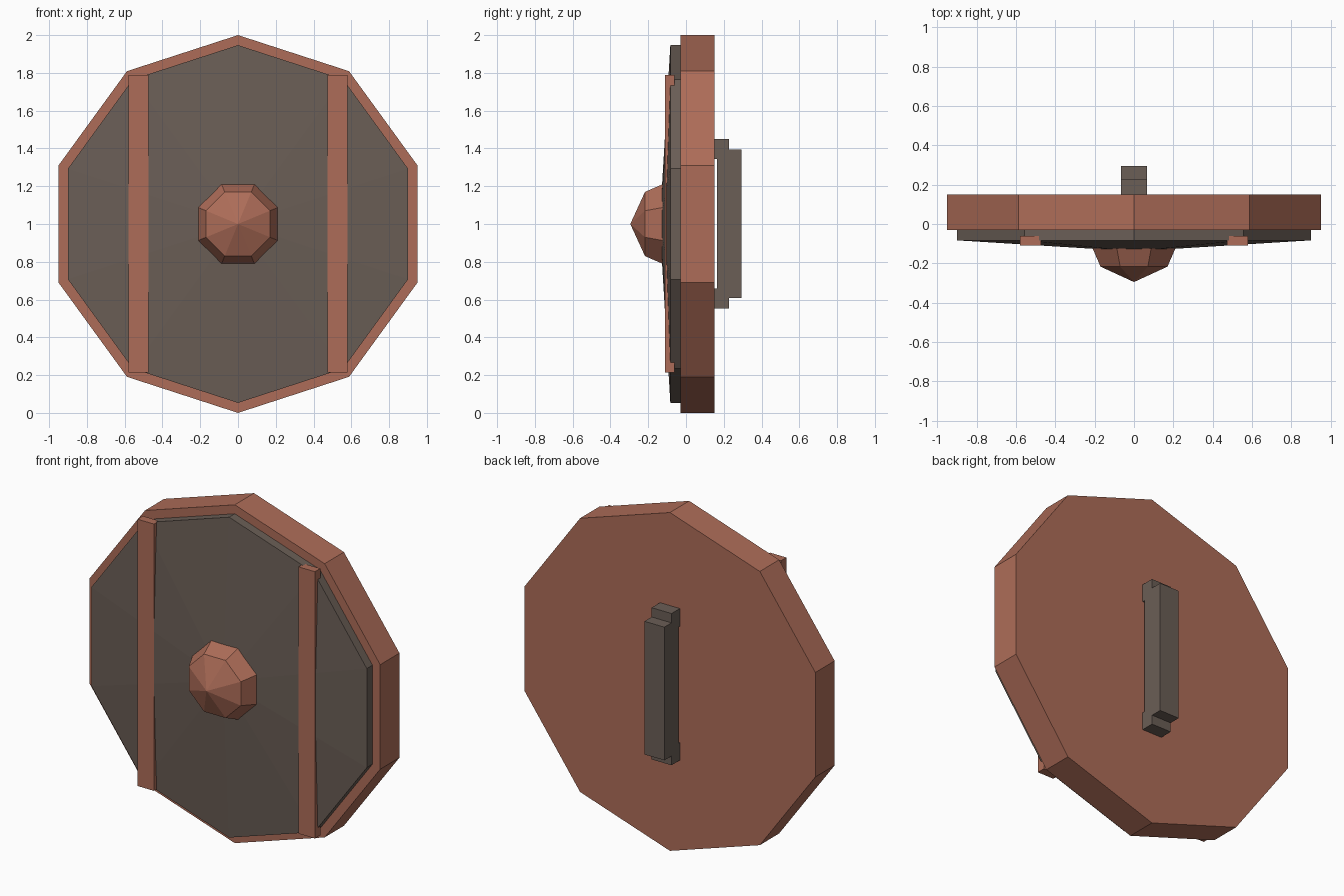
import bpy, bmesh, math

if "Cube" in bpy.data.objects:
    bpy.data.objects.remove(bpy.data.objects["Cube"])


def material(name, rgb):
    m = bpy.data.materials.new(name)
    m.diffuse_color = (*rgb, 1.0)
    m.use_nodes = True
    m.node_tree.nodes["Principled BSDF"].inputs["Base Color"].default_value = m.diffuse_color
    return m


COPPER = material("copper_brown", (0.42, 0.152, 0.098))
DARK = material("dark_grey_brown", (0.145, 0.112, 0.093))


def finish(name, bm, mat):
    bmesh.ops.recalc_face_normals(bm, faces=bm.faces[:])
    me = bpy.data.meshes.new(name)
    bm.to_mesh(me)
    bm.free()
    me.materials.append(mat)
    ob = bpy.data.objects.new(name, me)
    bpy.context.collection.objects.link(ob)
    return ob


def disc(name, sides, start, rings, mat, tip=None):
    """Stack (y, radius) rings around the y axis at z = 1; close the front flat or to a tip."""
    bm = bmesh.new()
    loops = []
    for y, r in rings:
        angles = [start + math.tau * i / sides for i in range(sides)]
        loops.append([bm.verts.new((r * math.cos(a), y, 1 + r * math.sin(a))) for a in angles])
    bm.faces.new(loops[0])
    for a, b in zip(loops, loops[1:]):
        for i in range(sides):
            j = (i + 1) % sides
            bm.faces.new((a[i], a[j], b[j], b[i]))
    if tip is None:
        bm.faces.new(loops[-1])
    else:
        t = bm.verts.new((0, tip, 1))
        for i in range(sides):
            bm.faces.new((loops[-1][i], loops[-1][(i + 1) % sides], t))
    return finish(name, bm, mat)


def extrude_x(name, profile, x0, x1, mat):
    """Extrude a (y, z) outline along x."""
    bm = bmesh.new()
    face = bm.faces.new([bm.verts.new((x0, y, z)) for y, z in profile])
    new = bmesh.ops.extrude_face_region(bm, geom=[face])["geom"]
    bmesh.ops.translate(bm, vec=(x1 - x0, 0, 0),
                        verts=[v for v in new if isinstance(v, bmesh.types.BMVert)])
    return finish(name, bm, mat)


# Ten-sided body and the shallow cone plate on its front
disc("shield_body", 10, math.pi / 2, [(0.15, 1.0), (-0.03, 1.0)], COPPER)
disc("front_plate", 10, math.pi / 2, [(-0.025, 0.947), (-0.083, 0.947)], DARK, tip=-0.139)

# Eight-sided centre boss
k = 1 / math.cos(math.pi / 8)
disc("centre_boss", 8, math.pi / 8, [(-0.10, 0.21 * k), (-0.125, 0.21 * k), (-0.217, 0.17 * k)],
     COPPER, tip=-0.295)

# Two upright straps
strap = [(-0.06, 0.213), (-0.11, 0.213), (-0.11, 1.79), (-0.06, 1.79)]
for side, label in ((-1, "left"), (1, "right")):
    extrude_x("strap_" + label, strap, side * 0.473, side * 0.58, COPPER)

# Back handle: one C-shaped outline with stepped ends, mirrored about z = 1
half = [(0.165, 1.345), (0.145, 1.345), (0.145, 1.45), (0.228, 1.45), (0.228, 1.395), (0.295, 1.395)]
handle = half + [(y, 2.003 - z) for y, z in reversed(half)]
extrude_x("handle", handle, -0.065, 0.065, DARK)
